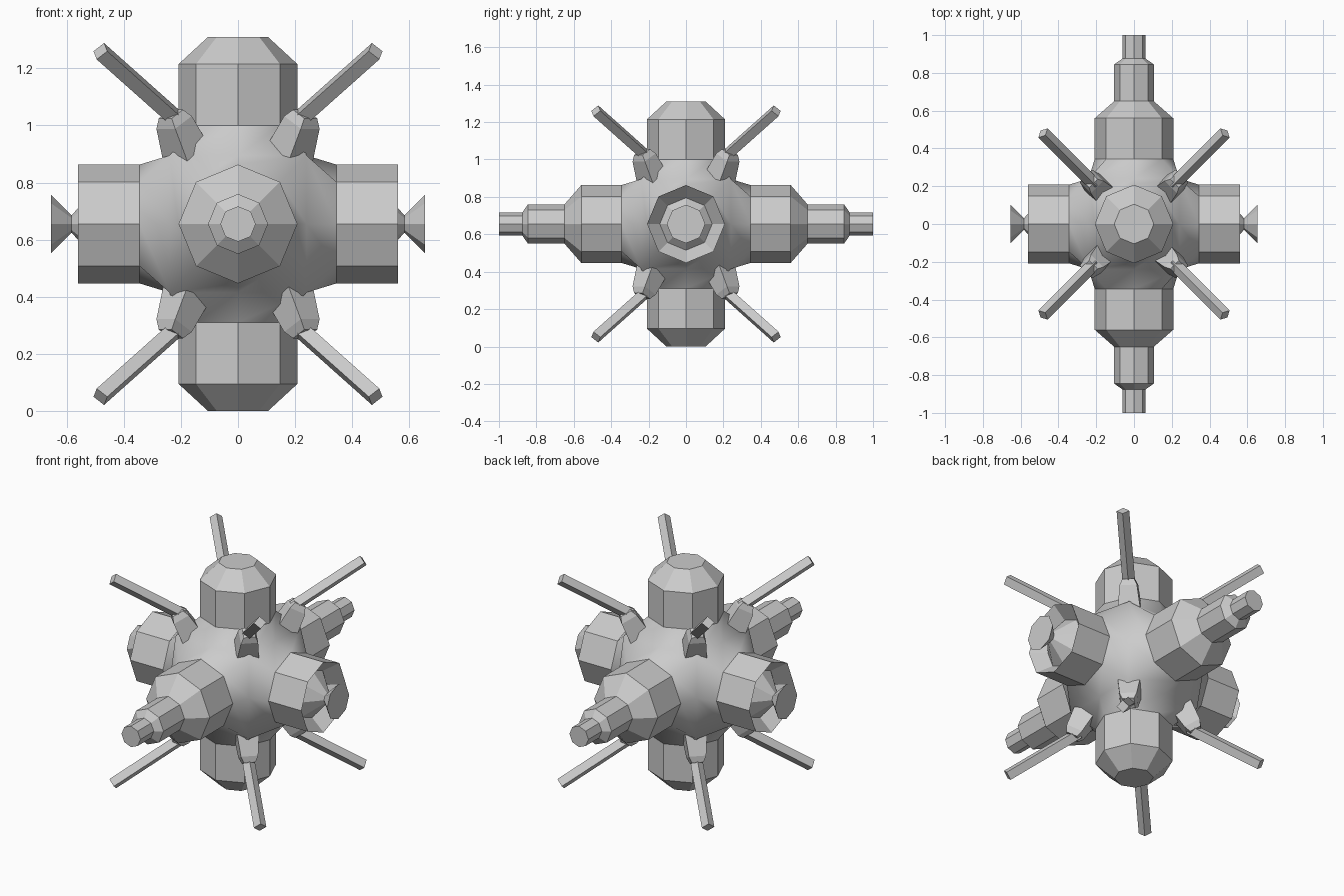
import bpy, bmesh
from math import cos, sin, pi
from mathutils import Vector

if "Cube" in bpy.data.objects:
    bpy.data.objects.remove(bpy.data.objects["Cube"])

C = Vector((0, 0, 0.655))   # centre of the station
R, NECK, END = 0.208, 0.345, 0.56


def finish(name, bm, smooth=False):
    bmesh.ops.remove_doubles(bm, verts=bm.verts, dist=1e-4)
    bmesh.ops.recalc_face_normals(bm, faces=bm.faces)
    for f in bm.faces:
        f.smooth = smooth
    me = bpy.data.meshes.new(name)
    bm.to_mesh(me)
    bm.free()
    ob = bpy.data.objects.new(name, me)
    bpy.context.collection.objects.link(ob)
    return ob


def lathe(name, profile, axis, origin=C, sides=8, phase=0.0):
    """Faceted solid of (distance, radius) rings along an axis."""
    q = Vector(axis).to_track_quat('Z', 'Y')
    bm = bmesh.new()
    rings = []
    for d, r in profile:
        rings.append([bm.verts.new(origin + q @ Vector((
            r * cos(phase + 2 * pi * k / sides),
            r * sin(phase + 2 * pi * k / sides), d))) for k in range(sides)])
    for a, b in zip(rings, rings[1:]):
        for k in range(sides):
            n = (k + 1) % sides
            bm.faces.new((a[k], a[n], b[n], b[k]))
    bm.faces.new(rings[0][::-1])
    bm.faces.new(rings[-1])
    return finish(name, bm)


# Smooth core: a cube whose six faces are drawn out into octagonal necks
bm = bmesh.new()
for axis in ((1, 0, 0), (-1, 0, 0), (0, 1, 0), (0, -1, 0), (0, 0, 1), (0, 0, -1)):
    q = Vector(axis).to_track_quat('Z', 'Y')
    outer, inner = [], []
    for k in range(8):
        c, s = cos(k * pi / 4), sin(k * pi / 4)
        outer.append(bm.verts.new(C + q @ Vector((round(c) * .24, round(s) * .24, .24))))
        inner.append(bm.verts.new(C + q @ Vector((c * R, s * R, NECK))))
    for k in range(8):
        n = (k + 1) % 8
        bm.faces.new((outer[k], outer[n], inner[n], inner[k]))
finish("core", bm, smooth=True)

# Arms along the three axes
dome = [(NECK, R), (END, R), (.655, .105)]
docking = [(NECK, R), (END, R), (.65, .105), (.845, .105), (.875, .062), (1.0, .062)]
engine = [(NECK, R), (END, R), (.485, .14), (.583, .03), (.655, .103)]
for s, v, f, h in ((1, "top", "back", "right"), (-1, "bottom", "front", "left")):
    lathe(v + "_dome", dome, (0, 0, s))
    lathe(f + "_docking_arm", docking, (0, s, 0))
    lathe(h + "_engine", engine, (s, 0, 0))

# Eight diagonal antennas on tapered mounts
for sx in (-1, 1):
    for sy in (-1, 1):
        for sz in (-1, 1):
            def at(h, z):
                return C + Vector((sx * h, sy * h, sz * z))
            base, joint, tip = at(.16, .19), at(.235, .385), at(.482, .605)
            axis = joint - base
            L = axis.length
            lathe("antenna_mount", [(0, .095), (L * .85, .066), (L, .045)],
                  axis, base, 4, pi / 4)
            rod = tip - joint
            lathe("antenna_rod", [(-.04, .034), (rod.length, .034)], rod, joint, 4)
